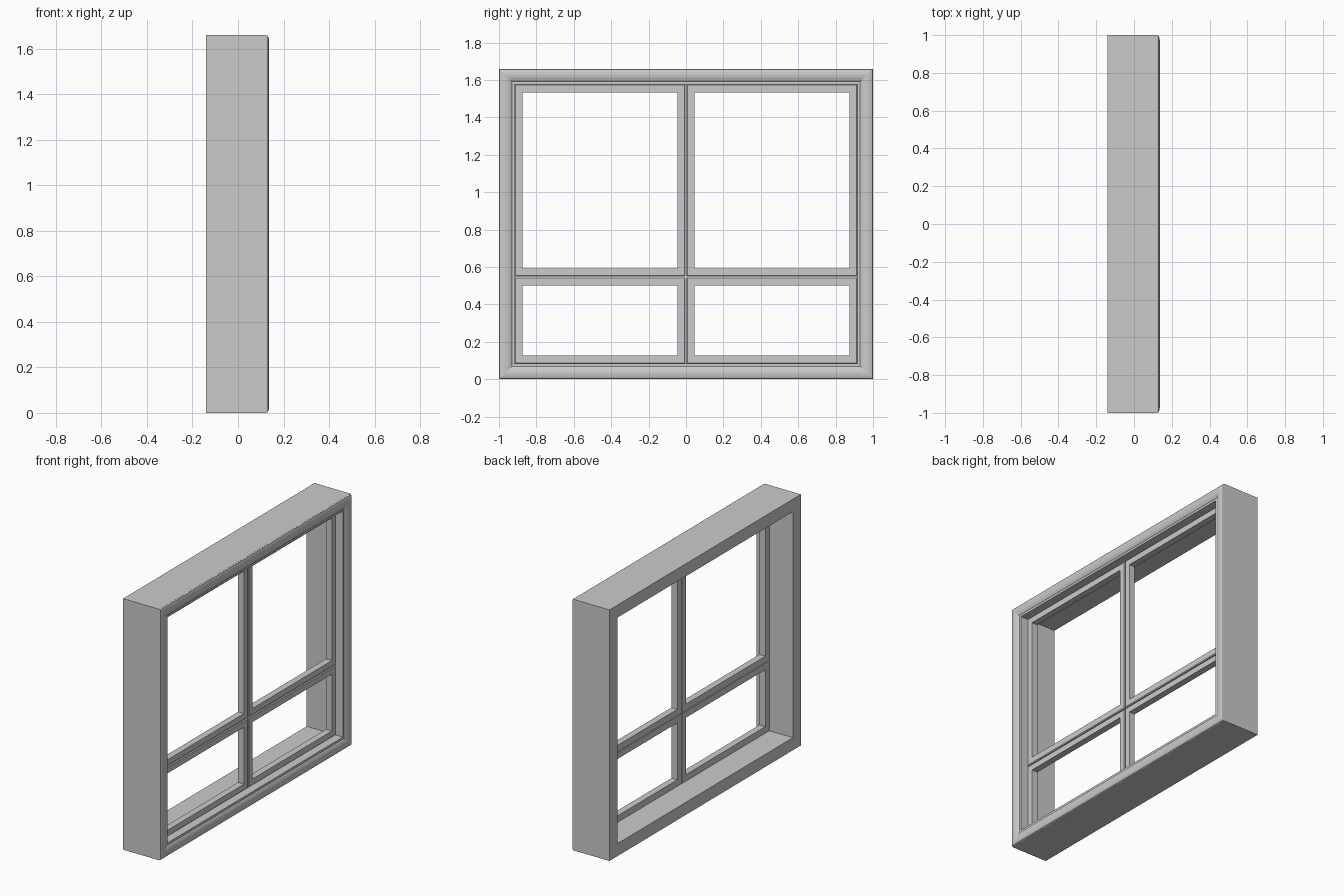
import bpy, bmesh

if "Cube" in bpy.data.objects:
    bpy.data.objects.remove(bpy.data.objects["Cube"])


def ring(name, y0, y1, z0, z1, profile):
    """Sweep a closed (inset, x) profile round a rectangle with mitred corners."""
    bm = bmesh.new()
    loops = []
    for t, x in profile:
        corners = [(y0 + t, z0 + t), (y1 - t, z0 + t),
                   (y1 - t, z1 - t), (y0 + t, z1 - t)]
        loops.append([bm.verts.new((x, y, z)) for y, z in corners])
    for i, a in enumerate(loops):
        b = loops[(i + 1) % len(loops)]
        for k in range(4):
            n = (k + 1) % 4
            bm.faces.new((a[k], a[n], b[n], b[k]))
    bmesh.ops.recalc_face_normals(bm, faces=bm.faces)
    mesh = bpy.data.meshes.new(name)
    bm.to_mesh(mesh)
    bm.free()
    obj = bpy.data.objects.new(name, mesh)
    bpy.context.collection.objects.link(obj)
    return obj


HEIGHT = 1.66

# Deep outer frame lining the wall opening
ring("outer_frame", -1, 1, 0, HEIGHT,
     [(0, -0.14), (0, 0.125), (0.083, 0.125), (0.083, -0.14)])

# Rounded moulding on the outside face
ring("face_moulding", -1, 1, 0, HEIGHT,
     [(0, 0.124), (0.004, 0.131), (0.015, 0.135), (0.03, 0.137),
      (0.048, 0.135), (0.062, 0.130), (0.07, 0.124)])

# Four sashes: two tall ones above two short ones
sash_profile = [(0, 0.032), (0, 0.07), (0.005, 0.075),
                (0.043, 0.075), (0.043, 0.032)]
GAP = 0.002
for side, y0, y1 in (("left", -0.917, -GAP), ("right", GAP, 0.917)):
    for level, z0, z1 in (("lower", 0.083, 0.547 - GAP),
                          ("upper", 0.547 + GAP, HEIGHT - 0.083)):
        ring(f"{level}_{side}_sash", y0, y1, z0, z1, sash_profile)
